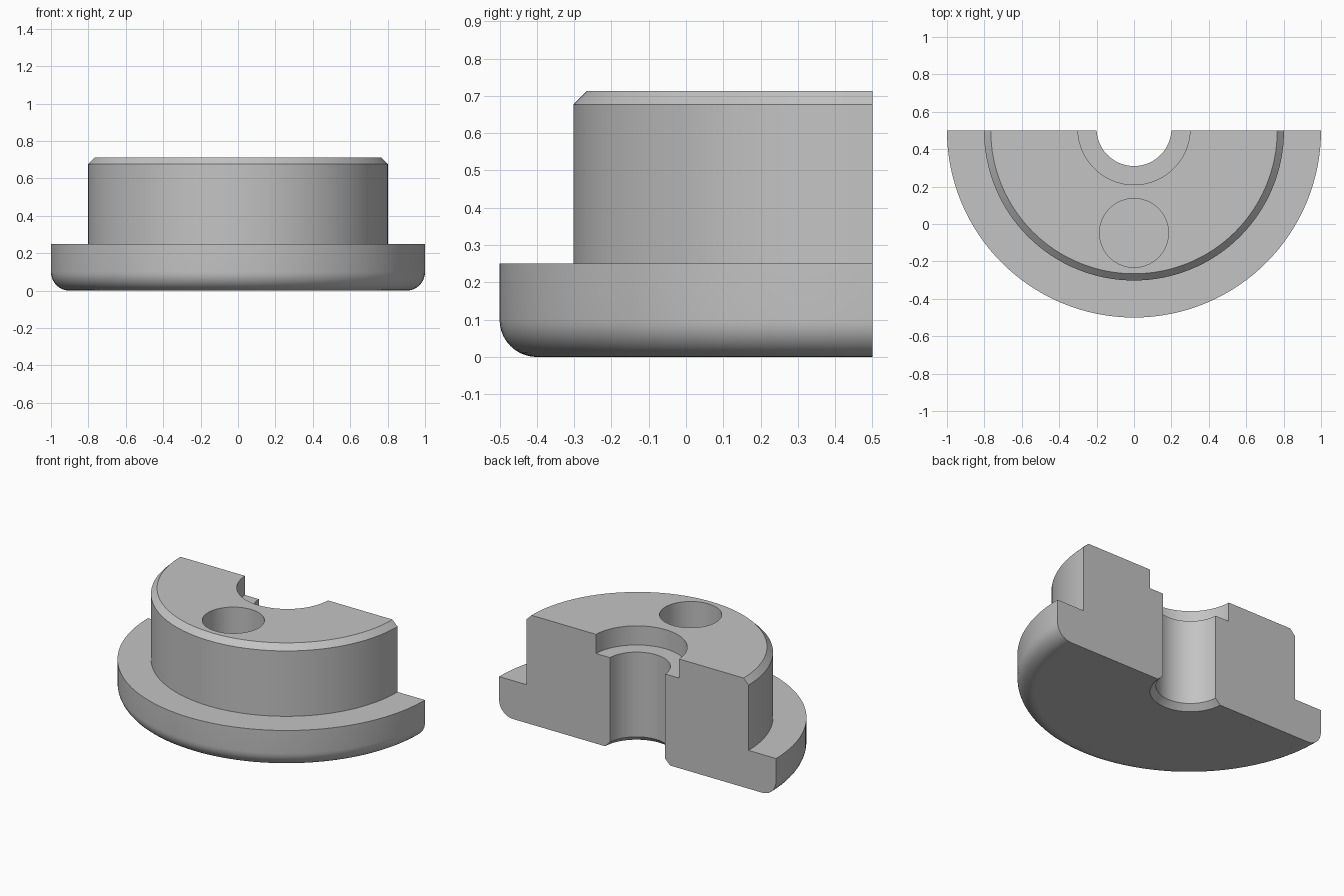
import bpy, bmesh
from math import sin, cos, pi, radians

if "Cube" in bpy.data.objects:
    bpy.data.objects.remove(bpy.data.objects["Cube"], do_unlink=True)

CUT_Y = 0.5       # plane of the flat back section
BORE_Y = 0.51     # axis of the bore
TOP = 0.713
SEGMENTS = 128

grey = bpy.data.materials.new("plain grey")
grey.use_nodes = True
grey.diffuse_color = (0.55, 0.55, 0.55, 1)
grey.node_tree.nodes["Principled BSDF"].inputs["Base Color"].default_value = grey.diffuse_color


def new_object(name, bm):
    bmesh.ops.recalc_face_normals(bm, faces=bm.faces)
    mesh = bpy.data.meshes.new(name)
    bm.to_mesh(mesh)
    bm.free()
    mesh.materials.append(grey)
    obj = bpy.data.objects.new(name, mesh)
    bpy.context.collection.objects.link(obj)
    return obj


def lathe(name, profile, y):
    """Closed solid turned around a vertical axis from (radius, z) points."""
    bm = bmesh.new()
    angles = [2 * pi * i / SEGMENTS for i in range(SEGMENTS)]
    rings = [[bm.verts.new((r * cos(a), y + r * sin(a), z)) for a in angles]
             for r, z in profile]
    for low, high in zip(rings, rings[1:]):
        for i in range(SEGMENTS):
            j = (i + 1) % SEGMENTS
            bm.faces.new((low[i], low[j], high[j], high[i]))
    bm.faces.new(rings[0])
    bm.faces.new(rings[-1])
    return new_object(name, bm)


def subtract(target, cutter):
    cutter.hide_render = True
    mod = target.modifiers.new("cut", 'BOOLEAN')
    mod.operation = 'DIFFERENCE'
    mod.solver = 'EXACT'
    mod.object = cutter
    bpy.context.view_layer.objects.active = target
    bpy.ops.object.modifier_apply(modifier=mod.name)
    bpy.data.objects.remove(cutter, do_unlink=True)


# Flange with rounded lower rim, and chamfered hub above it
fillet = 0.1
steps = 10
rim = [(1 - fillet + fillet * sin(t), fillet - fillet * cos(t))
       for t in (pi / 2 * i / steps for i in range(steps + 1))]
hub = [(1, 0.25), (0.802, 0.25), (0.802, 0.677), (0.766, TOP)]
body = lathe("flanged_half_bushing", rim + hub, CUT_Y)

# Bore with bottom chamfer and top counterbore
subtract(body, lathe("bore_cutter", [
    (0.235, -0.1), (0.235, 0), (0.2, 0.035), (0.2, TOP - 0.125),
    (0.3, TOP - 0.125), (0.3, TOP + 0.1)], BORE_Y))

# Blind hole in the top face
subtract(body, lathe("hole_cutter", [(0.184, 0.25), (0.184, TOP + 0.1)], -0.048))

# Flat back section
bm = bmesh.new()
bmesh.ops.create_cube(bm, size=3)
bmesh.ops.translate(bm, verts=bm.verts, vec=(0, CUT_Y + 1.5, 0))
subtract(body, new_object("back_cutter", bm))

# Smooth round walls, flat level faces
bpy.ops.object.select_all(action='DESELECT')
body.select_set(True)
bpy.context.view_layer.objects.active = body
bpy.ops.object.shade_smooth_by_angle(angle=radians(30))
for face in body.data.polygons:
    if abs(face.normal.z) > 0.9999:
        face.use_smooth = False
